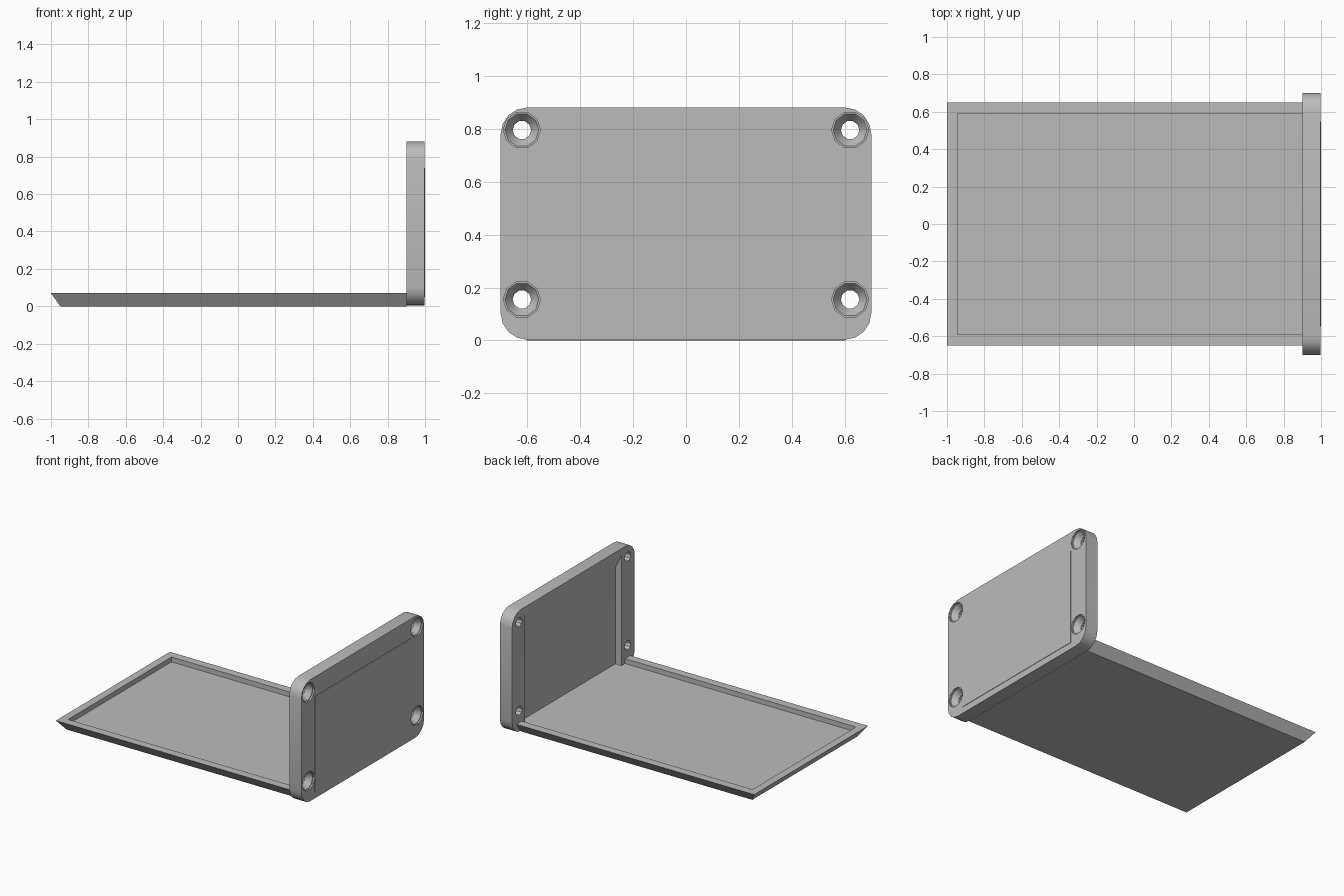
import bpy, bmesh
from math import sin, cos, pi

old = bpy.data.objects.get("Cube")
if old:
    bpy.data.objects.remove(old, do_unlink=True)

grey = bpy.data.materials.new("plain grey")
grey.use_nodes = True
COLOUR = (0.5, 0.5, 0.5, 1)
grey.diffuse_color = COLOUR
grey.node_tree.nodes["Principled BSDF"].inputs["Base Color"].default_value = COLOUR


def loft(name, rings):
    """Solid skinned through matching rings of points, with end caps."""
    bm = bmesh.new()
    loops = [[bm.verts.new(p) for p in ring] for ring in rings]
    n = len(loops[0])
    for a, b in zip(loops, loops[1:]):
        for i in range(n):
            j = (i + 1) % n
            bm.faces.new((a[i], a[j], b[j], b[i]))
    bm.faces.new(loops[0])
    bm.faces.new(loops[-1])
    bmesh.ops.recalc_face_normals(bm, faces=bm.faces)
    mesh = bpy.data.meshes.new(name)
    bm.to_mesh(mesh)
    bm.free()
    mesh.materials.append(grey)
    obj = bpy.data.objects.new(name, mesh)
    bpy.context.collection.objects.link(obj)
    return obj


def rect(x0, x1, half_y, z):
    return [(x0, -half_y, z), (x1, -half_y, z), (x1, half_y, z), (x0, half_y, z)]


def cut(obj, cutter):
    mod = obj.modifiers.new("cut", "BOOLEAN")
    mod.operation = "DIFFERENCE"
    mod.solver = "EXACT"
    mod.object = cutter
    bpy.context.view_layer.objects.active = obj
    bpy.ops.object.modifier_apply(modifier=mod.name)
    bpy.data.objects.remove(cutter, do_unlink=True)


FLOOR = 0.035   # height of the tray floor
INNER = 0.9     # inner face of the end plate
OUTER = 0.997   # outer face of the end plate

# Tray with outward sloping edges and a shallow recess
tray = loft("tray", [rect(-0.95, INNER, 0.6, 0), rect(-1, INNER, 0.65, 0.07)])
cut(tray, loft("tray_recess", [rect(-0.945, 1.1, 0.59, FLOOR),
                               rect(-0.945, 1.1, 0.59, 0.2)]))

# Upright end plate with rounded corners
RADIUS, STEPS = 0.1, 4
outline = []
for k, (y, z) in enumerate([(0.6, 0.78), (-0.6, 0.78), (-0.6, 0.103), (0.6, 0.103)]):
    for i in range(STEPS + 1):
        a = (k + i / STEPS) * pi / 2
        outline.append((y + RADIUS * cos(a), z + RADIUS * sin(a)))
plate = loft("end_plate", [[(x, y, z) for y, z in outline] for x in (INNER, OUTER)])

# Pocket on the inner face, with a slanted top
pocket = [(0.8, FLOOR), (0.95, FLOOR), (0.95, 0.73), (INNER, 0.83), (0.8, 0.83)]
cut(plate, loft("plate_pocket", [[(x, y, z) for x, z in pocket] for y in (-0.55, 0.55)]))

# Countersunk screw holes in the four corners
SIDES = 10
hole = [(0.85, 0.035), (0.945, 0.035), (0.985, 0.064), (0.985, 0.07), (1.05, 0.07)]
for y in (-0.62, 0.62):
    for z in (0.155, 0.795):
        rings = [[(x, y + r * cos(2 * pi * i / SIDES), z + r * sin(2 * pi * i / SIDES))
                  for i in range(SIDES)] for x, r in hole]
        cut(plate, loft("screw_hole", rings))

# Thin raised panel on the outer face
loft("outer_panel", [rect(0.992, 1, 0.548, 0.05), rect(0.992, 1, 0.548, 0.74)])

# Smooth the rounded corners only
bpy.ops.object.select_all(action="DESELECT")
plate.select_set(True)
bpy.context.view_layer.objects.active = plate
bpy.ops.object.shade_smooth_by_angle(angle=pi / 6)
